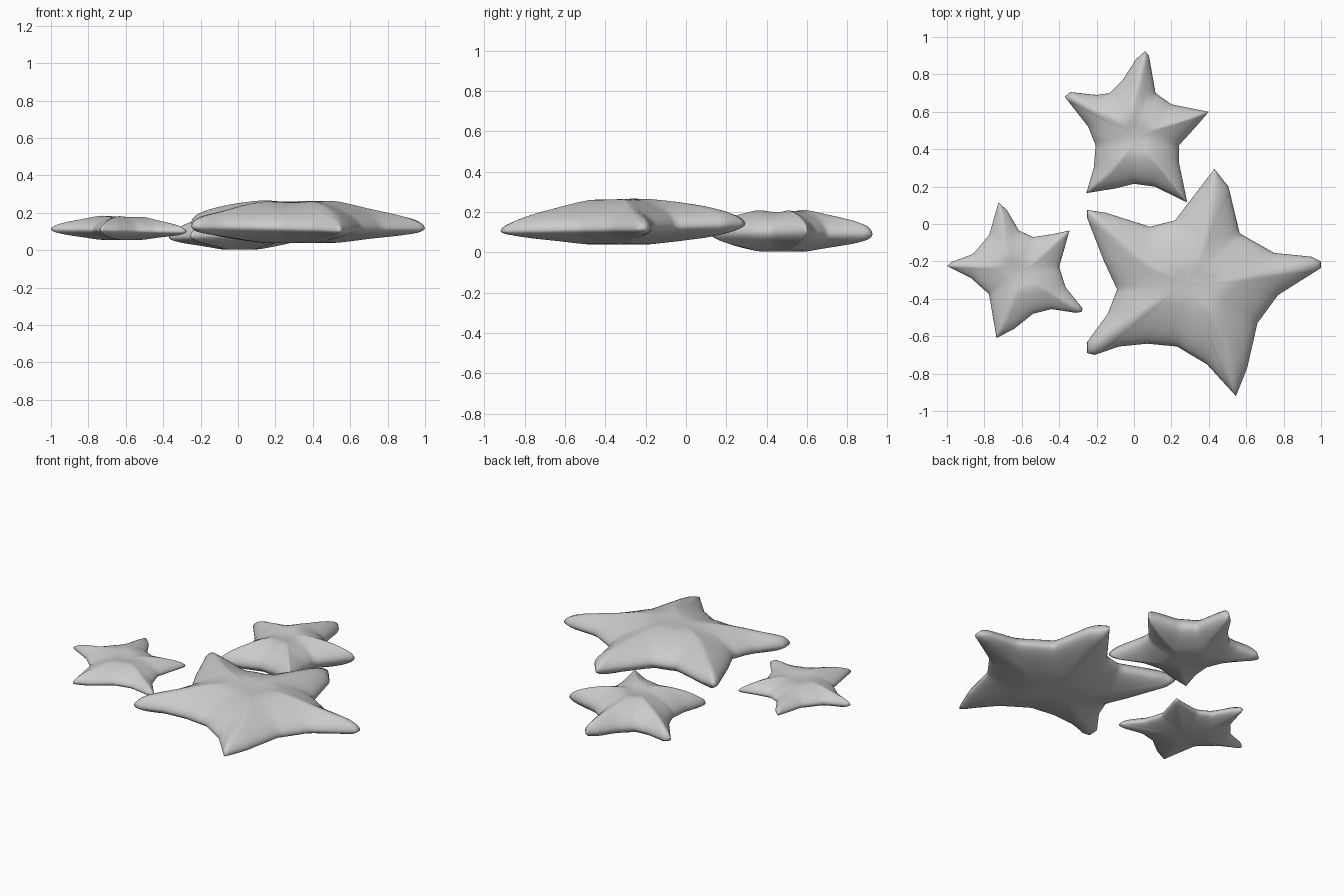
import bpy, bmesh, math
from mathutils import Vector

if "Cube" in bpy.data.objects:
    bpy.data.objects.remove(bpy.data.objects["Cube"])


def resample(pts, step):
    # split every outline edge into short pieces, keeping the corners
    out = []
    for i, p in enumerate(pts):
        a, b = Vector(p), Vector(pts[(i + 1) % len(pts)])
        n = max(1, round((b - a).length / step))
        out += [a.lerp(b, k / n) for k in range(n)]
    return out


def edge_distance(p, pts):
    best = 9.0
    for i, q in enumerate(pts):
        a, b = Vector(q), Vector(pts[(i + 1) % len(pts)])
        ab = b - a
        t = min(1, max(0, (p - a).dot(ab) / ab.length_squared))
        best = min(best, (p - a - ab * t).length)
    return best


def starfish(name, pts, centre, rim, tilt, top, bottom, step, dent=0.0, rings=18):
    """Inflate a star outline: thickness grows with distance from the edge."""
    c = Vector(centre)
    outline = resample(pts, step)
    inner = edge_distance(c, pts)
    bm = bmesh.new()

    def vert(p, side):
        d = p - c
        z = mid = rim + tilt[0] * d.x + tilt[1] * d.y
        dist = edge_distance(p, pts) / inner
        if side > 0:
            z = mid + (top - rim) * min(1, dist / 0.75) ** 0.53
            z -= dent * math.exp(-(d.length / (inner * 0.5)) ** 2)
        elif side < 0:
            z = mid - (mid - bottom) * min(1, dist / 0.7) ** 0.5
        return bm.verts.new((p.x, p.y, z))

    n = len(outline)
    edge = [vert(p, 0) for p in outline]
    for side in (1, -1):
        prev = edge
        for r in range(1, rings):
            t = 1 - (r / rings) ** 1.6
            ring = [vert(c + (p - c) * t, side) for p in outline]
            for i in range(n):
                j = (i + 1) % n
                bm.faces.new((prev[i], prev[j], ring[j], ring[i]))
            prev = ring
        mid = vert(c, side)
        for i in range(n):
            bm.faces.new((prev[i], prev[(i + 1) % n], mid))
    bmesh.ops.recalc_face_normals(bm, faces=bm.faces)
    # soften the ridges along the arms
    rim_verts = set(edge)
    inside = [v for v in bm.verts if v not in rim_verts]
    for _ in range(3):
        bmesh.ops.smooth_vert(bm, verts=inside, factor=0.4, use_axis_z=True)
    for f in bm.faces:
        f.smooth = True
    me = bpy.data.meshes.new(name)
    bm.to_mesh(me)
    bm.free()
    ob = bpy.data.objects.new(name, me)
    bpy.context.collection.objects.link(ob)
    return ob


# Large starfish
starfish("large_starfish", [
    (1.0, -.20), (.95, -.175), (.75, -.155), (.565, -.05), (.505, .2), (.43, .295),
    (.35, .19), (.22, .02), (.085, -.015), (-.15, .06), (-.25, .075), (-.25, .03),
    (-.16, -.2), (-.09, -.35), (-.14, -.48), (-.25, -.63), (-.25, -.69), (-.21, -.70),
    (-.08, -.655), (.07, -.64), (.23, -.655), (.39, -.75), (.545, -.92), (.605, -.77),
    (.66, -.53), (.77, -.38), (1.0, -.235)],
    (.28, -.32), .127, (-.02, .03), .275, .038, .03, dent=.02)

# Medium starfish
starfish("medium_starfish", [
    (.40, .60), (.20, .64), (.115, .70), (.08, .90), (.06, .925), (.01, .88),
    (-.06, .77), (-.13, .70), (-.2, .69), (-.34, .705), (-.37, .68), (-.245, .52),
    (-.205, .42), (-.215, .30), (-.255, .165), (-.1, .19), (0, .215), (.11, .20),
    (.285, .115), (.24, .33), (.24, .42), (.34, .53)],
    (.02, .46), .088, (.05, 0), .222, .003, .02, dent=.03)

# Small starfish
starfish("small_starfish", [
    (-.28, -.47), (-.275, -.45), (-.365, -.34), (-.40, -.23), (-.345, -.035),
    (-.44, -.055), (-.54, -.07), (-.615, -.035), (-.68, .075), (-.725, .115),
    (-.775, -.06), (-.86, -.16), (-.98, -.205), (-1.0, -.225), (-.87, -.29),
    (-.775, -.375), (-.735, -.61), (-.64, -.56), (-.54, -.48), (-.44, -.455),
    (-.31, -.475)],
    (-.60, -.25), .105, (-.02, 0), .187, .055, .018, dent=.02)
